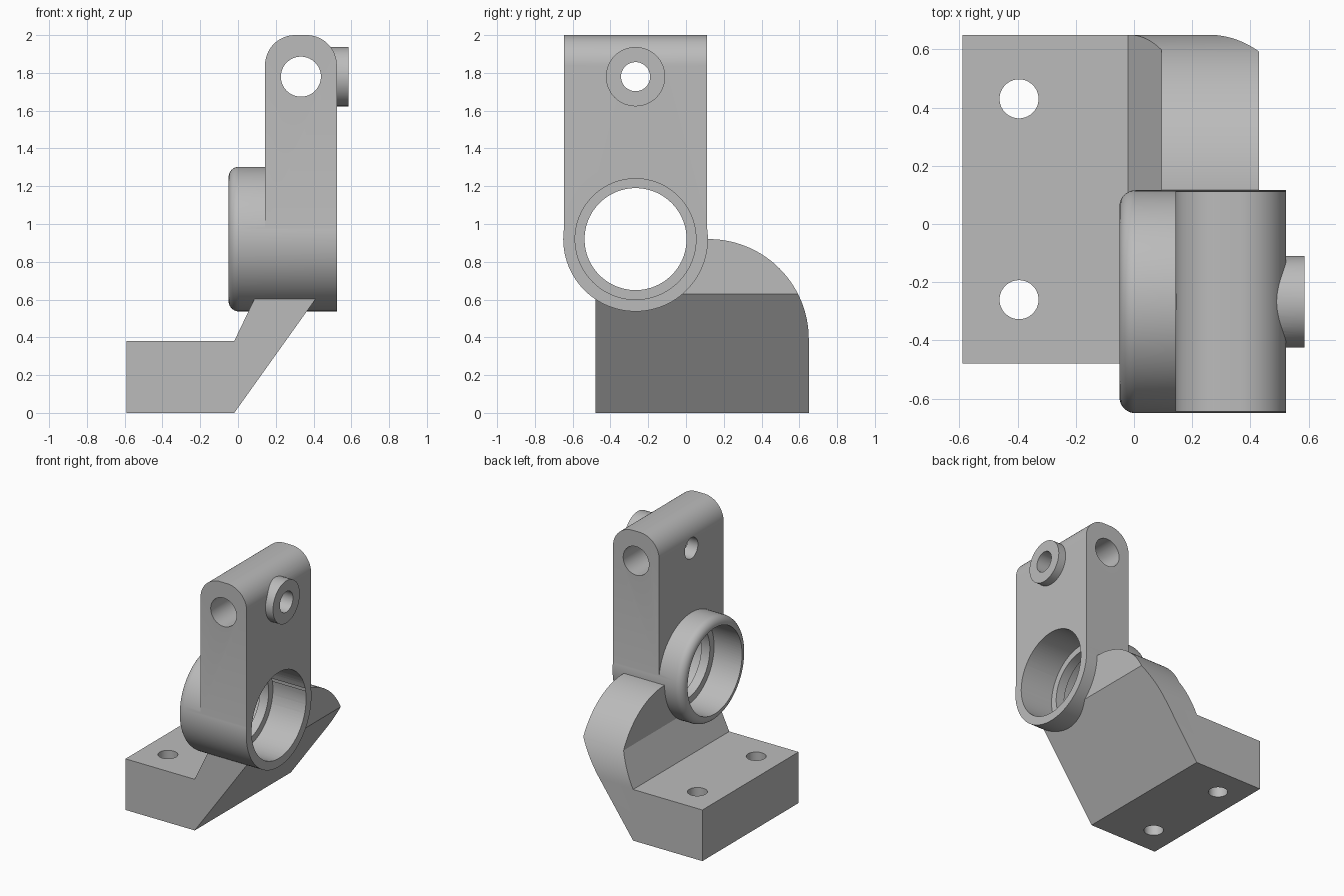
import bpy, bmesh, math
from mathutils import Matrix, Vector

if "Cube" in bpy.data.objects:
    bpy.data.objects.remove(bpy.data.objects["Cube"], do_unlink=True)

metal = bpy.data.materials.new("light grey metal")
metal.use_nodes = True
GREY = (0.5, 0.5, 0.5, 1)
metal.diffuse_color = GREY
metal.node_tree.nodes["Principled BSDF"].inputs["Base Color"].default_value = GREY

BORE_Y, BORE_Z = -0.267, 0.92   # axis of the large ring
PIN_X, PIN_Z = 0.333, 1.78      # axis of the top cross hole


def make_object(name, bm):
    bmesh.ops.recalc_face_normals(bm, faces=bm.faces)
    mesh = bpy.data.meshes.new(name)
    bm.to_mesh(mesh)
    bm.free()
    mesh.materials.append(metal)
    obj = bpy.data.objects.new(name, mesh)
    bpy.context.collection.objects.link(obj)
    return obj


def prism(name, points, axis, start, end):
    """Extrude an outline along x or y; the outline is in the other two axes."""
    bm = bmesh.new()
    place = (lambda a, b: (start, a, b)) if axis == "x" else (lambda a, b: (a, start, b))
    face = bm.faces.new([bm.verts.new(place(*p)) for p in points])
    grown = bmesh.ops.extrude_face_region(bm, geom=[face])
    step = Vector((1, 0, 0) if axis == "x" else (0, 1, 0)) * (end - start)
    bmesh.ops.translate(bm, vec=step, verts=[v for v in grown["geom"] if isinstance(v, bmesh.types.BMVert)])
    return make_object(name, bm)


def lathe(name, profile, y, z, steps=96):
    """Turn an (x, radius) profile around an axis along x."""
    bm = bmesh.new()
    verts = [bm.verts.new((x, r, 0)) for x, r in profile]
    edges = [bm.edges.new(pair) for pair in zip(verts, verts[1:])]
    bmesh.ops.spin(bm, geom=verts + edges, cent=(0, 0, 0), axis=(1, 0, 0),
                   angle=math.tau, steps=steps)
    bmesh.ops.remove_doubles(bm, verts=bm.verts, dist=1e-5)
    bmesh.ops.translate(bm, vec=(0, y, z), verts=bm.verts)
    return make_object(name, bm)


def rod(name, center, axis, radius, length, steps=64):
    bm = bmesh.new()
    turn = Vector((0, 0, 1)).rotation_difference(Vector(axis)).to_matrix().to_4x4()
    bmesh.ops.create_cone(bm, cap_ends=True, segments=steps, radius1=radius, radius2=radius,
                          depth=length, matrix=Matrix.Translation(center) @ turn)
    return make_object(name, bm)


def arc(a, b, radius, first, last, steps=24):
    angles = [math.radians(first + (last - first) * i / steps) for i in range(steps + 1)]
    return [(a + radius * math.cos(t), b + radius * math.sin(t)) for t in angles]


def combine(target, tool, operation):
    mod = target.modifiers.new(operation.lower(), "BOOLEAN")
    mod.operation, mod.solver, mod.object = operation, "EXACT", tool
    bpy.context.view_layer.objects.active = target
    bpy.ops.object.modifier_apply(modifier=mod.name)
    bpy.data.objects.remove(tool, do_unlink=True)


# Foot with leaning web, trimmed to the rounded rear outline
bracket = prism("bearing_bracket", [
    (-0.59, 0), (-0.02, 0), (0.43, 0.63), (0.43, 0.95), (0.095, 0.95),
    (0.095, 0.62), (-0.02, 0.38), (-0.59, 0.38)], "y", -0.48, 0.65)
outline = [(-0.6, -0.1), (0.65, -0.1)] + arc(0.12, 0.39, 0.53, 0, 90, 40) + [(-0.6, 0.92)]
combine(bracket, prism("rear_outline", outline, "x", -0.8, 0.8), "INTERSECT")

# Bearing ring with a rounded edge on one end
ring_profile = [(0.523, 0)] + [(0.523, 0.383)] + arc(0.005, 0.328, 0.055, 90, 180, 10) + [(-0.05, 0)]
combine(bracket, lathe("bearing_ring", ring_profile, BORE_Y, BORE_Z), "UNION")

# Upright arm with a rounded top
arm = [(0.143, BORE_Z), (0.523, BORE_Z)] + arc(0.363, 1.84, 0.16, 0, 90) + arc(0.303, 1.84, 0.16, 90, 180)
combine(bracket, prism("upright_arm", arm, "y", BORE_Y - 0.378, BORE_Y + 0.378), "UNION")

# Small boss on the arm
combine(bracket, rod("arm_boss", (0.485, BORE_Y, PIN_Z), (1, 0, 0), 0.157, 0.2), "UNION")

# Stepped bore with an inner lip
bore = [(-0.2, 0), (-0.2, 0.32), (0.18, 0.32), (0.18, 0.27),
        (0.25, 0.27), (0.25, 0.32), (0.7, 0.32), (0.7, 0)]
combine(bracket, lathe("stepped_bore", bore, BORE_Y, BORE_Z), "DIFFERENCE")

# Drilled holes
combine(bracket, rod("cross_hole", (PIN_X, BORE_Y, PIN_Z), (0, 1, 0), 0.106, 2), "DIFFERENCE")
combine(bracket, rod("boss_hole", (PIN_X, BORE_Y, PIN_Z), (1, 0, 0), 0.077, 1), "DIFFERENCE")
for hole_y in (0.43, -0.26):
    combine(bracket, rod("foot_hole", (-0.395, hole_y, 0.2), (0, 0, 1), 0.067, 1), "DIFFERENCE")

# Smooth the round surfaces and keep the edges crisp
bpy.ops.object.select_all(action="DESELECT")
bracket.select_set(True)
bpy.context.view_layer.objects.active = bracket
bpy.ops.object.shade_smooth_by_angle(angle=math.radians(25))
